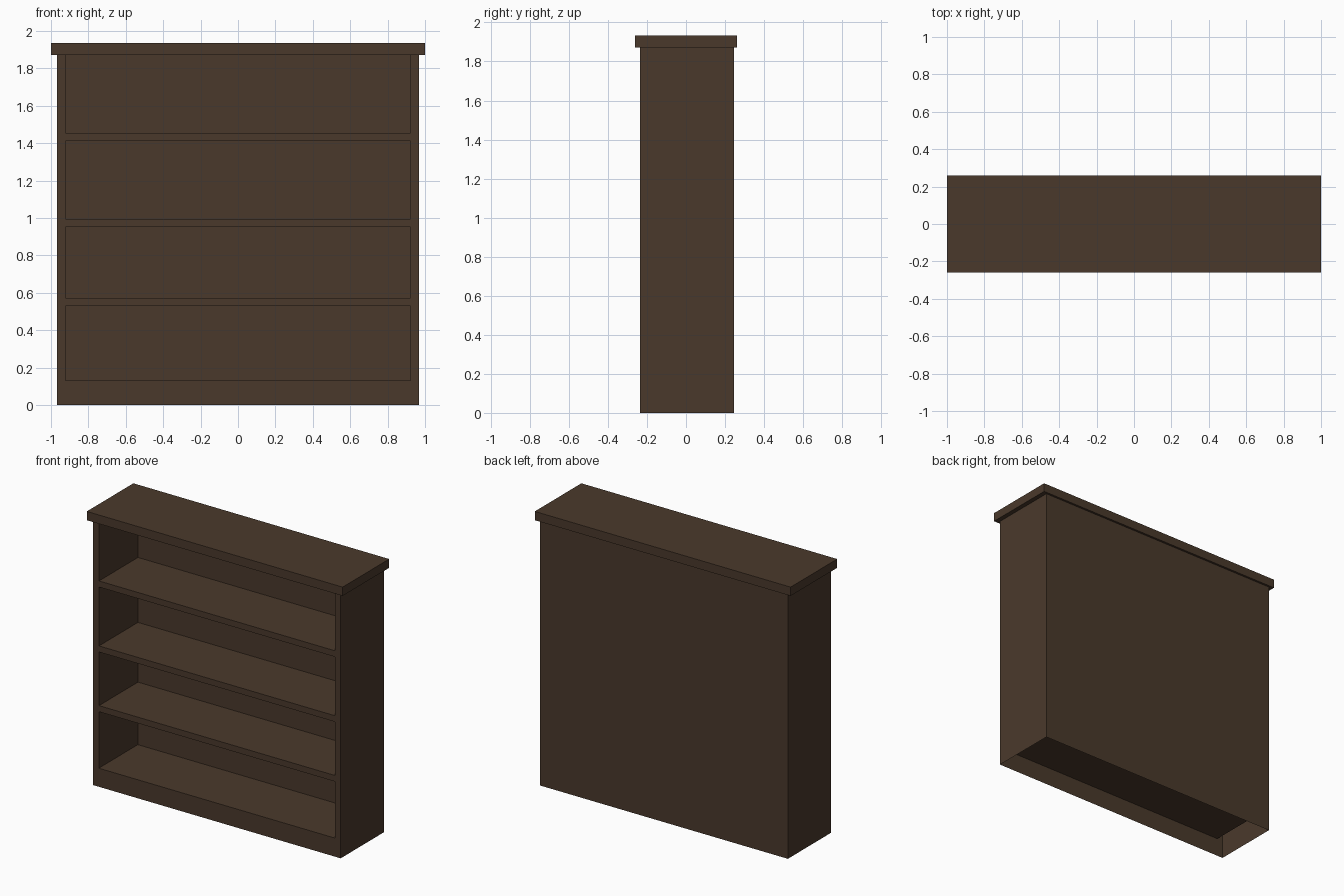
import bpy
import bmesh

if "Cube" in bpy.data.objects:
    bpy.data.objects.remove(bpy.data.objects["Cube"], do_unlink=True)

# Dark wood, shared by every part
wood = bpy.data.materials.new("dark_brown_wood")
wood.use_nodes = True
colour = (0.0685, 0.0409, 0.0242, 1)
wood.diffuse_color = colour
bsdf = wood.node_tree.nodes["Principled BSDF"]
bsdf.inputs["Base Color"].default_value = colour
bsdf.inputs["Roughness"].default_value = 0.8

# Main dimensions
HALF_W = 0.968
FRONT, BACK = -0.236, 0.245
WALL = 0.045
FLOOR, BODY_TOP, LID_TOP = 0.131, 1.872, 1.934
IN_W, IN_BACK = HALF_W - WALL, BACK - WALL


def finish(bm, name):
    bmesh.ops.remove_doubles(bm, verts=bm.verts, dist=0.0001)
    mesh = bpy.data.meshes.new(name)
    bm.to_mesh(mesh)
    bm.free()
    mesh.materials.append(wood)
    obj = bpy.data.objects.new(name, mesh)
    bpy.context.collection.objects.link(obj)
    return obj


def box(name, half_w, y0, y1, z0, z1):
    bm = bmesh.new()
    bmesh.ops.create_cube(bm, size=1)
    for v in bm.verts:
        v.co.x *= 2 * half_w
        v.co.y = y1 if v.co.y > 0 else y0
        v.co.z = z1 if v.co.z > 0 else z0
    return finish(bm, name)


def walls(bm, outline, z0, z1):
    """Raise a counter-clockwise plan outline into uncapped walls."""
    low = [bm.verts.new((x, y, z0)) for x, y in outline]
    high = [bm.verts.new((x, y, z1)) for x, y in outline]
    for i in range(len(outline)):
        j = (i + 1) % len(outline)
        bm.faces.new((low[i], low[j], high[j], high[i]))


# Hollow carcass: double side and back walls, open underneath
right_half = [(IN_W, FRONT), (HALF_W, FRONT), (HALF_W, BACK)]
left_half = [(-x, y) for x, y in reversed(right_half)]
recess = [(-IN_W, IN_BACK), (IN_W, IN_BACK)]
bm = bmesh.new()
walls(bm, right_half + left_half + recess, FLOOR, BODY_TOP)

# Plinth below the floor
walls(bm, left_half + right_half, 0, FLOOR)

# Single-skin floor of the recess
floor = [(-IN_W, FRONT), (IN_W, FRONT), (IN_W, IN_BACK), (-IN_W, IN_BACK)]
bm.faces.new([bm.verts.new((x, y, FLOOR)) for x, y in floor])
finish(bm, "carcass")

# Shelves
for name, top in (("lower", 0.573), ("middle", 0.995), ("upper", 1.454)):
    box(name + "_shelf", IN_W - 0.001, FRONT + 0.001, IN_BACK, top - 0.043, top)

# Overhanging top board
box("top_board", 1.0, -0.26, 0.26, BODY_TOP, LID_TOP)
